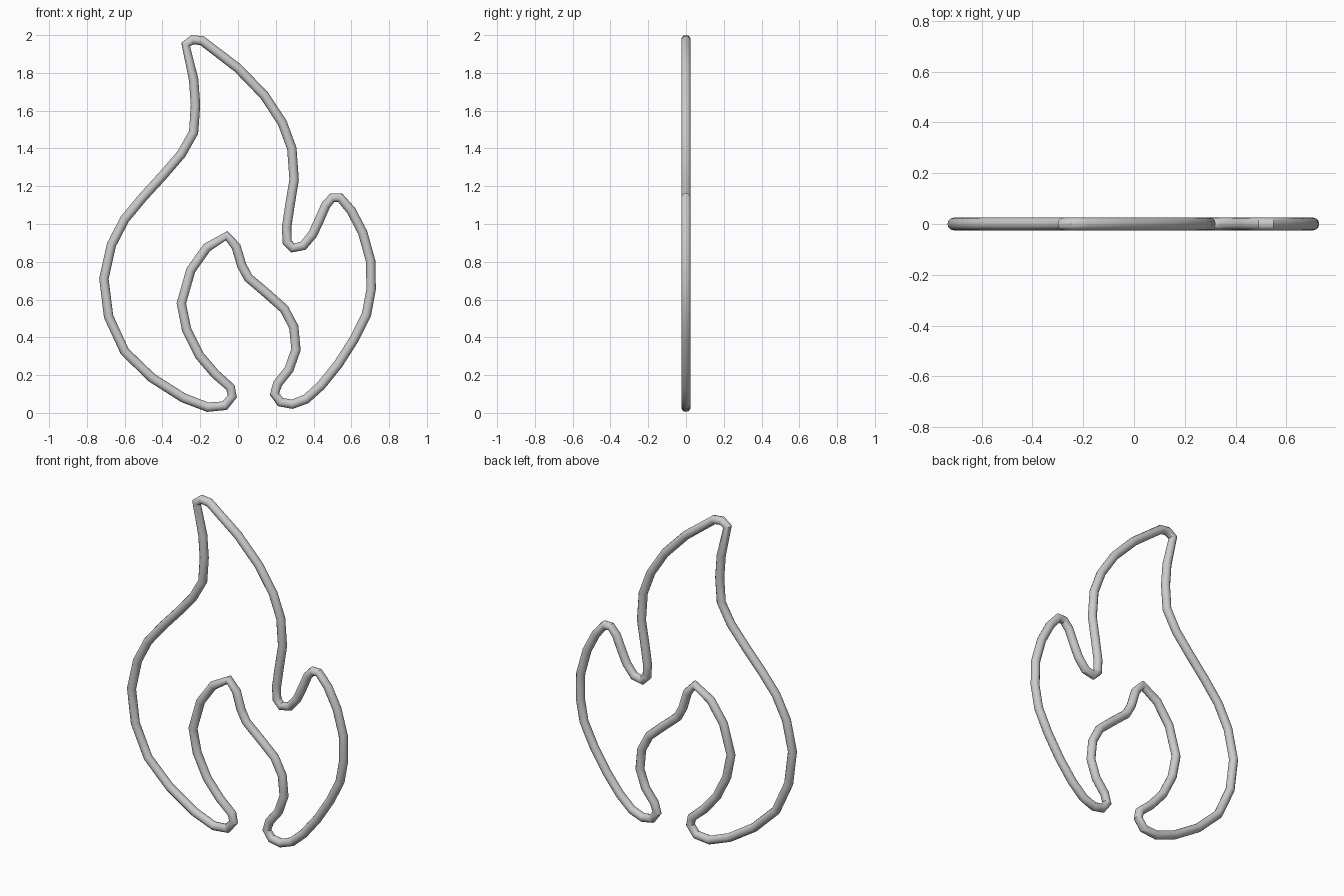
import bpy

# Centre line of the bent tube, as (x, z), grouped by stretch of the flame
right_tongue_valley = [
    (-.19, 1.97), (0, 1.825), (.14, 1.68), (.235, 1.535), (.285, 1.40), (.297, 1.235),
    (.275, 1.10), (.257, .98), (.26, .905), (.29, .873), (.345, .885), (.395, .945),
    (.43, 1.02), (.465, 1.10), (.50, 1.14), (.54, 1.14)]
right_side = [
    (.60, 1.07), (.66, .955), (.702, .805), (.705, .655), (.68, .52), (.615, .39),
    (.53, .257), (.44, .145), (.36, .073), (.287, .046), (.225, .057), (.193, .10)]
inner_flame = [
    (.21, .155), (.27, .23), (.307, .335), (.295, .455), (.245, .55), (.155, .63),
    (.055, .715), (.02, .78), (-.01, .88), (-.06, .938), (-.165, .875), (-.25, .755),
    (-.30, .58), (-.272, .44), (-.205, .305), (-.12, .205), (-.04, .135), (-.03, .088)]
left_side = [
    (-.07, .038), (-.16, .03), (-.29, .08), (-.455, .185), (-.60, .325), (-.685, .51),
    (-.71, .71), (-.67, .89), (-.60, 1.025), (-.505, 1.14), (-.395, 1.26), (-.30, 1.37),
    (-.235, 1.485), (-.225, 1.63), (-.235, 1.765), (-.277, 1.95), (-.24, 1.976)]
path = right_tongue_valley + right_side + inner_flame + left_side

# Closed round tube swept along the path
curve = bpy.data.curves.new("flame_outline", 'CURVE')
curve.dimensions = '3D'
curve.twist_mode = 'MINIMUM'
curve.bevel_depth = 0.025
curve.bevel_resolution = 4
spline = curve.splines.new('POLY')
spline.points.add(len(path) - 1)
for point, (x, z) in zip(spline.points, path):
    point.co = (x, 0, z, 1)
spline.use_cyclic_u = True

flame = bpy.data.objects.new("flame_outline", curve)
bpy.context.collection.objects.link(flame)

# Real mesh with soft shading around the tube
bpy.context.view_layer.objects.active = flame
flame.select_set(True)
bpy.ops.object.convert(target='MESH')
bpy.ops.object.shade_smooth_by_angle(angle=0.6)
